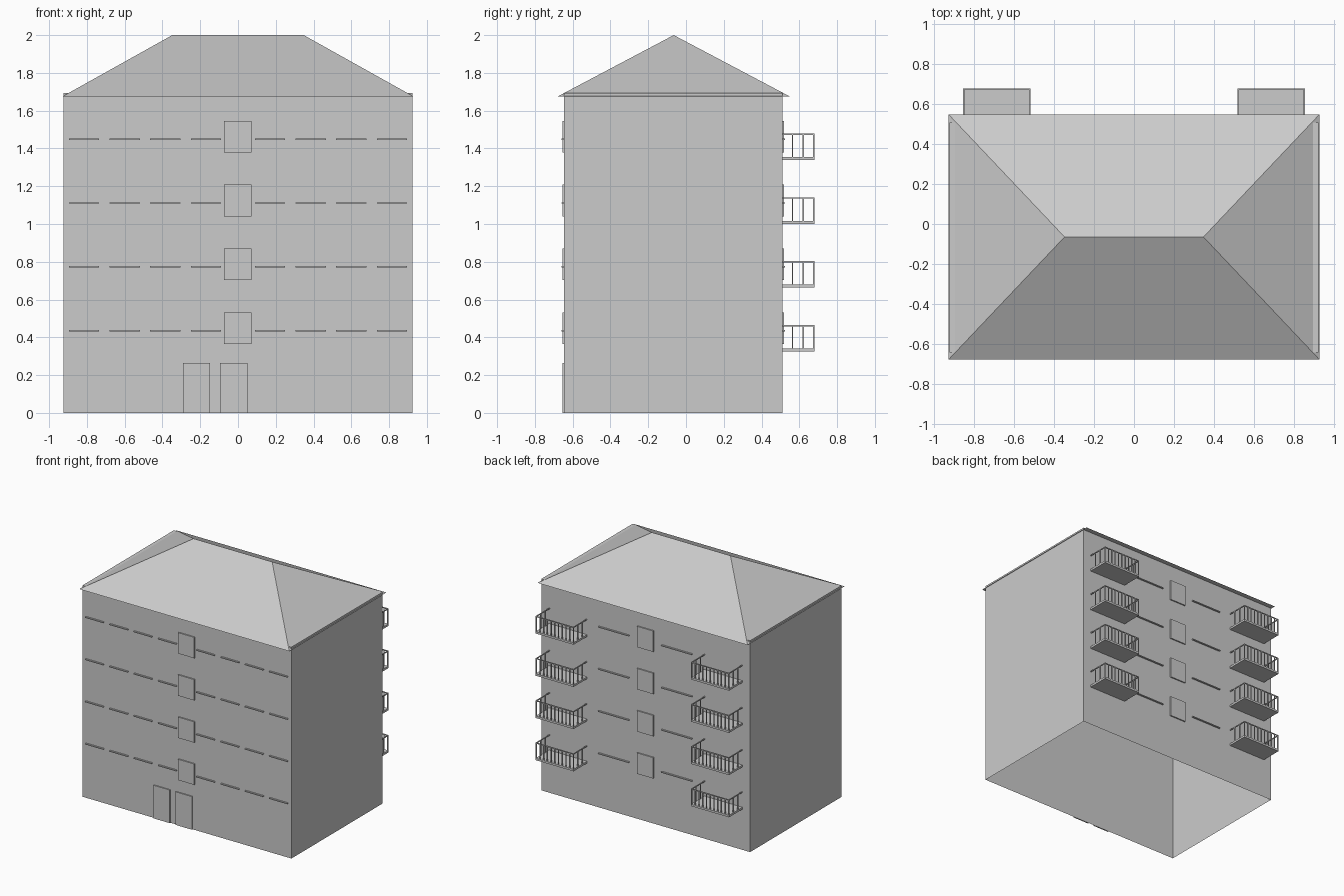
import bpy, bmesh

if "Cube" in bpy.data.objects:
    bpy.data.objects.remove(bpy.data.objects["Cube"])

FRONT, BACK = -0.645, 0.51
FLOORS = [0.435 + 0.338 * i for i in range(4)]   # sill height of each storey


def make(name, build):
    bm = bmesh.new()
    build(bm)
    me = bpy.data.meshes.new(name)
    bm.to_mesh(me)
    bm.free()
    ob = bpy.data.objects.new(name, me)
    bpy.context.collection.objects.link(ob)
    return ob


def box(bm, x0, x1, y0, y1, z0, z1):
    r = bmesh.ops.create_cube(bm, size=1)
    for v in r["verts"]:
        v.co.x = x1 if v.co.x > 0 else x0
        v.co.y = y1 if v.co.y > 0 else y0
        v.co.z = z1 if v.co.z > 0 else z0
    return r["verts"]


# Walls: a box open at the bottom
def walls(bm):
    box(bm, -0.925, 0.925, FRONT, BACK, 0, 1.693)
    bm.faces.ensure_lookup_table()
    floor = [f for f in bm.faces if f.calc_center_median().z < 0.01]
    bmesh.ops.delete(bm, geom=floor, context='FACES_ONLY')


# Hip roof: top face of a flat box collapsed to a ridge
def roof(bm):
    for v in box(bm, -0.93, 0.93, -0.68, 0.55, 1.675, 2.0):
        if v.co.z > 1.9:
            v.co.x = 0.348 if v.co.x > 0 else -0.348
            v.co.y = -0.065
    bmesh.ops.remove_doubles(bm, verts=bm.verts, dist=0.001)


# Stairwell windows on front and back
def windows(bm):
    for z in FLOORS:
        box(bm, -0.073, 0.071, FRONT - 0.01, FRONT, z - 0.07, z + 0.097)
        box(bm, -0.073, 0.071, BACK, BACK + 0.01, z - 0.07, z + 0.097)


# Narrow window sills
def sills(bm):
    for z in FLOORS:
        for s in (-1, 1):
            for i in range(4):
                a, b = 0.09 + 0.215 * i, 0.25 + 0.215 * i
                x0, x1 = sorted((s * a, s * b))
                box(bm, x0, x1, FRONT - 0.013, FRONT, z - 0.003, z + 0.004)
            x0, x1 = sorted((s * 0.145, s * 0.415))
            box(bm, x0, x1, BACK, BACK + 0.013, z - 0.003, z + 0.004)


# Pair of entrance doors
def doors(bm):
    for x0, x1 in ((-0.29, -0.147), (-0.095, 0.05)):
        box(bm, x0, x1, FRONT - 0.009, FRONT, 0, 0.265)


# One balcony: slab, handrails and balusters
def balcony(bm, x0, x1, z):
    t = 0.007
    yf = 0.68
    top = z + 0.14
    box(bm, x0, x1, BACK, yf, z, z + 0.016)
    box(bm, x0, x1, yf - t, yf, top - t, top)
    for x in (x0, x1 - t):
        box(bm, x, x + t, BACK, yf - t, top - t, top)
        for y in (0.56, 0.617):
            box(bm, x, x + t, y, y + t, z + 0.016, top - t)
    n = 11
    for i in range(n):
        x = x0 + (x1 - x0 - t) * i / (n - 1)
        box(bm, x, x + t, yf - t, yf, z + 0.016, top - t)


def balconies(bm):
    for z in FLOORS:
        balcony(bm, -0.857, -0.52, z - 0.11)
        balcony(bm, 0.52, 0.857, z - 0.11)


make("walls", walls)
make("hip_roof", roof)
make("stair_windows", windows)
make("window_sills", sills)
make("entrance_doors", doors)
make("balconies", balconies)
